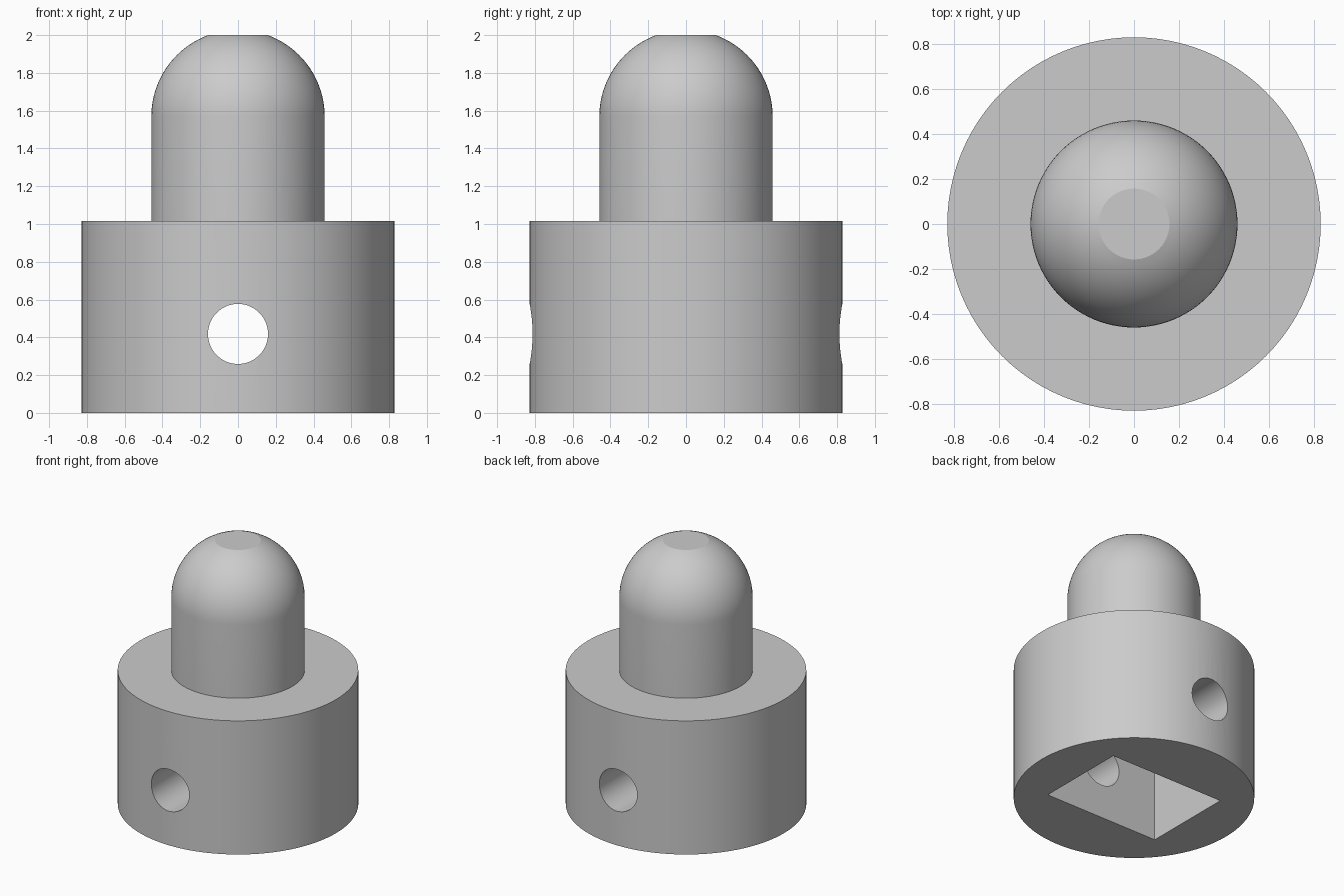
import bpy
import bmesh
from math import pi, sin, cos, acos, radians
from mathutils import Vector

cube = bpy.data.objects.get("Cube")
if cube:
    bpy.data.objects.remove(cube, do_unlink=True)

BASE_R, BASE_H = 0.828, 1.015
PEG_R, FLAT_R, TOP = 0.459, 0.157, 2.0
HOLE_R, HOLE_Z = 0.159, 0.418
POCKET_X, POCKET_Y, POCKET_H = 0.96, 0.70, 0.83
SIDES = 96

grey = bpy.data.materials.new("plain grey")
grey.use_nodes = True
colour = (0.6, 0.6, 0.6, 1)
grey.diffuse_color = colour
grey.node_tree.nodes["Principled BSDF"].inputs["Base Color"].default_value = colour


def lathe(name, profile):
    """Turn a radius/height profile around the z axis."""
    bm = bmesh.new()
    verts = [bm.verts.new((r, 0, z)) for r, z in profile]
    edges = [bm.edges.new(pair) for pair in zip(verts, verts[1:])]
    bmesh.ops.spin(bm, geom=verts + edges, cent=(0, 0, 0), axis=(0, 0, 1),
                   angle=2 * pi, steps=SIDES)
    bmesh.ops.remove_doubles(bm, verts=bm.verts, dist=1e-4)
    bmesh.ops.recalc_face_normals(bm, faces=bm.faces)
    mesh = bpy.data.meshes.new(name)
    bm.to_mesh(mesh)
    bm.free()
    obj = bpy.data.objects.new(name, mesh)
    bpy.context.collection.objects.link(obj)
    return obj


def cut(target, cutter):
    """Subtract the cutter and remove it."""
    mod = target.modifiers.new("cut", "BOOLEAN")
    mod.operation = "DIFFERENCE"
    mod.solver = "EXACT"
    mod.object = cutter
    cutter.hide_render = True
    bpy.context.view_layer.objects.active = target
    bpy.ops.object.modifier_apply(modifier=mod.name)
    bpy.data.objects.remove(cutter, do_unlink=True)


# Round base, peg and dome with a flat tip, turned as one solid
end = acos(FLAT_R / PEG_R)
dome_z = TOP - PEG_R * sin(end)
steps = 20
profile = [(0, 0), (BASE_R, 0), (BASE_R, BASE_H), (PEG_R, BASE_H)]
profile += [(PEG_R * cos(end * i / steps), dome_z + PEG_R * sin(end * i / steps))
            for i in range(steps + 1)]
profile.append((0, TOP))
body = lathe("base_with_domed_peg", profile)
body.data.materials.append(grey)

# Rectangular pocket in the underside
bpy.ops.mesh.primitive_cube_add(size=1, location=(0, 0, POCKET_H / 2 - 0.1))
pocket = bpy.context.object
pocket.name = "pocket_cutter"
pocket.scale = Vector((POCKET_X, POCKET_Y, POCKET_H + 0.2))
cut(body, pocket)

# Cross hole through the base from front to back
bpy.ops.mesh.primitive_cylinder_add(vertices=64, radius=HOLE_R, depth=2,
                                    location=(0, 0, HOLE_Z),
                                    rotation=(pi / 2, 0, 0))
hole = bpy.context.object
hole.name = "cross_hole_cutter"
cut(body, hole)

# One grey throughout, smooth curves with sharp rims
body.data.materials.clear()
body.data.materials.append(grey)
body.data.polygons.foreach_set("material_index", [0] * len(body.data.polygons))
bpy.ops.object.select_all(action="DESELECT")
body.select_set(True)
bpy.context.view_layer.objects.active = body
bpy.ops.object.shade_smooth_by_angle(angle=radians(15))
